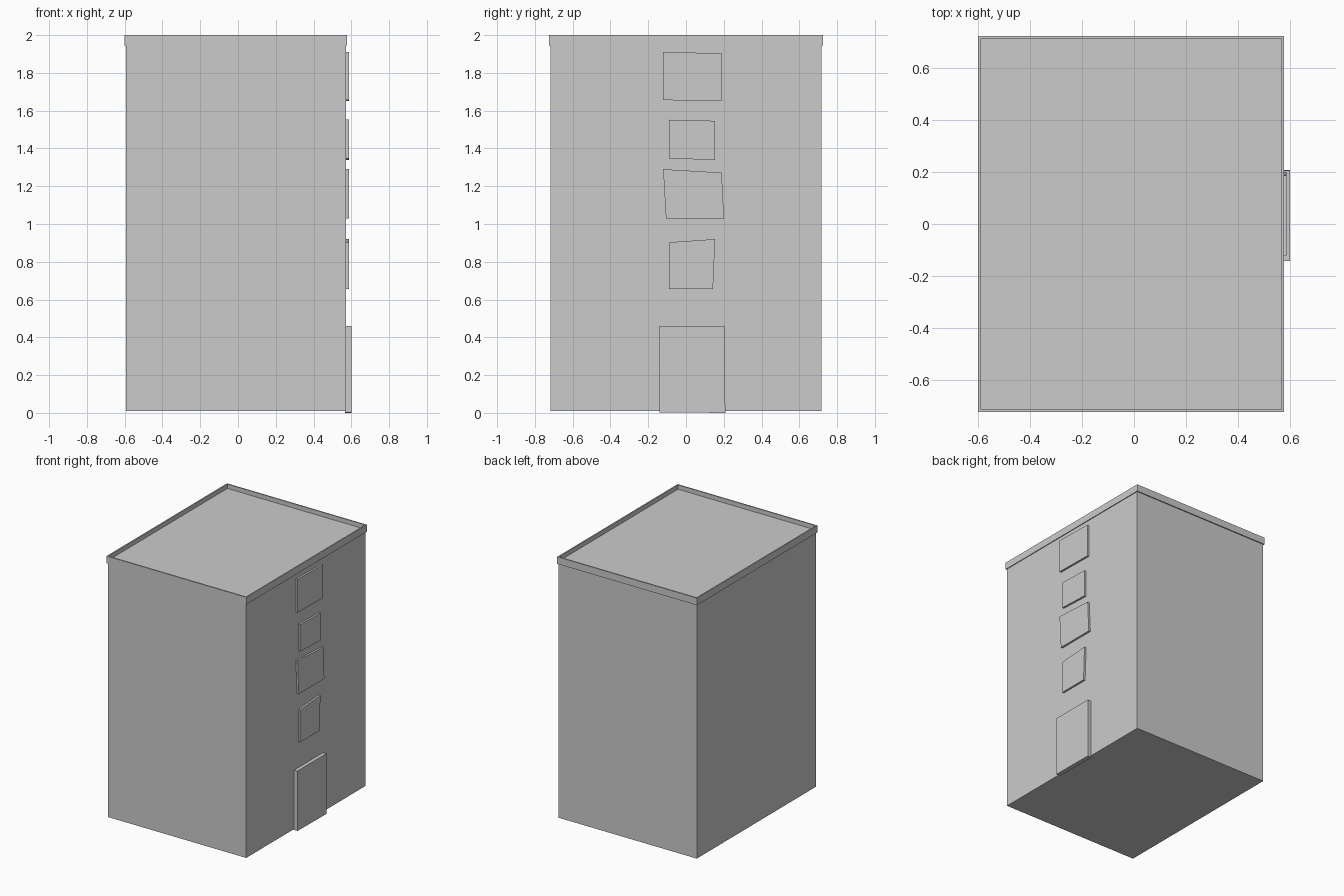
import bpy, bmesh

if "Cube" in bpy.data.objects:
    bpy.data.objects.remove(bpy.data.objects["Cube"])


def extrude_profile(name, points, vector):
    """Solid made by sweeping a planar outline along a vector."""
    bm = bmesh.new()
    face = bm.faces.new([bm.verts.new(p) for p in points])
    ext = bmesh.ops.extrude_face_region(bm, geom=[face], use_keep_orig=True)
    verts = [g for g in ext["geom"] if isinstance(g, bmesh.types.BMVert)]
    bmesh.ops.translate(bm, verts=verts, vec=vector)
    return finish(name, bm)


def finish(name, bm):
    bmesh.ops.recalc_face_normals(bm, faces=bm.faces)
    mesh = bpy.data.meshes.new(name)
    bm.to_mesh(mesh)
    bm.free()
    obj = bpy.data.objects.new(name, mesh)
    bpy.context.collection.objects.link(obj)
    return obj


def rect(x0, x1, y0, y1, z):
    return [(x0, y0, z), (x1, y0, z), (x1, y1, z), (x0, y1, z)]


# Main block
extrude_profile("tower_body", rect(-0.593, 0.572, -0.718, 0.717, 0.011), (0, 0, 1.937))

# Roof cap with a thin raised rim around a sunken deck
Z_CAP, Z_DECK, Z_TOP = 1.946, 1.967, 2.0
bm = bmesh.new()
base = bm.faces.new([bm.verts.new(p) for p in rect(-0.6, 0.578, -0.725, 0.725, Z_CAP)])
ext = bmesh.ops.extrude_face_region(bm, geom=[base], use_keep_orig=True)
top = next(g for g in ext["geom"] if isinstance(g, bmesh.types.BMFace))
bmesh.ops.translate(bm, verts=top.verts, vec=(0, 0, Z_TOP - Z_CAP))
bm.normal_update()
bmesh.ops.inset_region(bm, faces=[top], thickness=0.01, use_even_offset=True)
ext = bmesh.ops.extrude_discrete_faces(bm, faces=[top])
deck = ext["faces"][0]
bmesh.ops.translate(bm, verts=deck.verts, vec=(0, 0, Z_DECK - Z_TOP))
finish("roof_cap", bm)

# Door and slightly crooked windows on the right wall: (y, z) outlines and outer x
panels = {
    "door": (0.6, [(-0.14, 0.003), (0.208, 0.0), (0.206, 0.46), (-0.143, 0.46)]),
    "window_1": (0.587, [(-0.09, 0.656), (0.143, 0.656), (0.154, 0.92), (-0.09, 0.903)]),
    "window_2": (0.587, [(-0.106, 1.03), (0.201, 1.03), (0.189, 1.272), (-0.121, 1.29)]),
    "window_3": (0.587, [(-0.09, 1.348), (0.153, 1.338), (0.154, 1.546), (-0.09, 1.552)]),
    "window_4": (0.587, [(-0.121, 1.656), (0.187, 1.651), (0.187, 1.904), (-0.121, 1.91)]),
}
X_IN = 0.566
for name, (x_out, outline) in panels.items():
    extrude_profile(name, [(X_IN, y, z) for y, z in outline], (x_out - X_IN, 0, 0))
